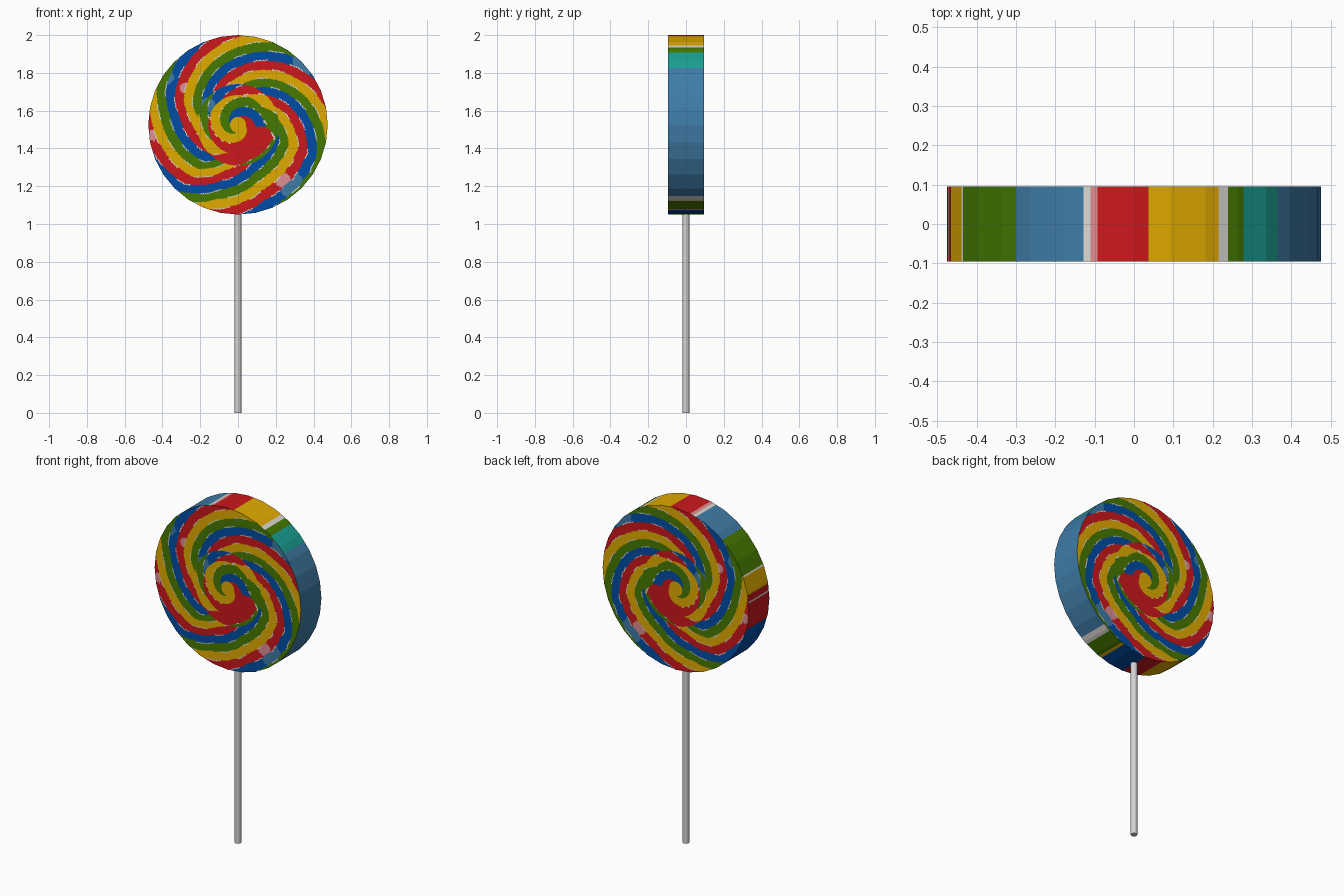
import bpy, bmesh, math

if "Cube" in bpy.data.objects:
    bpy.data.objects.remove(bpy.data.objects["Cube"])

R, HALF, CZ = 0.475, 0.095, 1.525      # candy radius, half thickness, centre height
SIDES, SEG, RINGS = 32, 320, 90        # rim facets, pattern steps round and outward


def srgb(r, g, b):
    lin = lambda c: ((c / 255 + 0.055) / 1.055) ** 2.4 if c > 10 else c / 255 / 12.92
    return (lin(r), lin(g), lin(b), 1)


COLOURS = {
    "red": (204, 24, 28), "blue": (0, 77, 166), "green": (70, 121, 0),
    "yellow": (225, 171, 0), "steel_blue": (63, 124, 167), "teal": (26, 160, 146),
    "pale": (220, 216, 210), "pink": (224, 140, 145), "stick_white": (212, 212, 212),
}
NAMES = list(COLOURS)
mats = []
for name, c in COLOURS.items():
    m = bpy.data.materials.new(name)
    m.diffuse_color = srgb(*c)
    m.use_nodes = True
    m.node_tree.nodes["Principled BSDF"].inputs["Base Color"].default_value = m.diffuse_color
    mats.append(m)

# Rim bands: upper angle of each band in degrees, counter-clockwise seen from the front
RIM = [(-165, "red"), (-130, "blue"), (-105, "yellow"), (-90, "red"), (-72, "blue"),
       (-70, "yellow"), (-58, "green"), (-53, "pale"), (39, "steel_blue"), (54, "teal"),
       (59.5, "green"), (62.5, "pale"), (86, "yellow"), (101, "red"), (103.5, "pink"),
       (106, "pale"), (129.5, "steel_blue"), (156, "green"), (158, "pale"),
       (170, "yellow"), (174, "red"), (176, "pale"), (181, "red")]

# Uneven spacing of the arms: angle, shift of the spiral
WARP = [(-180, 0.1), (-165, 0.0), (-132, -0.4), (-105, 0.65), (-71, 0.8), (-58, 0.5),
        (-20, -0.85), (20, -0.7), (57, -0.35), (90, -0.1), (130, -0.1), (156, -0.2),
        (170, 0.1), (180, 0.1)]

# Faded spots on the faces: x, z, radius, base colour, faded colour
SPOTS = [(0.36, 1.86, 0.07, 1, 4), (0.28, 1.21, 0.07, 1, 4), (-0.16, 1.63, 0.04, 1, 4),
         (-0.38, 1.78, 0.04, 1, 4), (-0.28, 1.72, 0.03, 0, 7), (0.24, 1.23, 0.04, 0, 7),
         (-0.45, 1.47, 0.03, 0, 7)]


def rim_colour(deg):
    return NAMES.index(next(n for a, n in RIM if deg <= a))


def warp(deg):
    for (a0, s0), (a1, s1) in zip(WARP, WARP[1:]):
        if deg <= a1:
            return s0 + (s1 - s0) * (deg - a0) / (a1 - a0)


def swirl_colour(r, deg):
    # four-colour spiral: more arms towards the outside
    if r < 0.04:
        return 3
    arms = 1 if r < 0.16 else 2 if r < 0.215 else 4
    weight = min(1, max(0, (r - 0.14) / 0.08))
    phase = r / 0.0528 - 0.7 + arms * deg / 90 + weight * warp(deg)
    c = math.floor(phase) % 4
    # the inner blue arm runs out into the wide red one
    if c == 1 and r < 0.215 and -130 < deg < -5:
        return 0
    # broken thin pale seams between arms
    if r > 0.1 and phase % 1 < 0.1 and math.sin(deg * 0.35 + r * 40) > 0.3:
        return 6
    x, z = r * math.cos(math.radians(deg)), CZ + r * math.sin(math.radians(deg))
    for sx, sz, sr, base, faded in SPOTS:
        if c == base and math.hypot(x - sx, z - sz) < sr:
            return faded
    return c


def finish(bm, name, materials):
    bmesh.ops.recalc_face_normals(bm, faces=bm.faces[:])
    me = bpy.data.meshes.new(name)
    bm.to_mesh(me)
    bm.free()
    for m in materials:
        me.materials.append(m)
    ob = bpy.data.objects.new(name, me)
    bpy.context.collection.objects.link(ob)
    return ob


# Candy disc: polar grid on both faces, joined by the rim
bm = bmesh.new()
step = 2 * math.pi / SIDES


def ring(r, y):
    out = []
    for i in range(SEG):
        a = -math.pi + 2 * math.pi * i / SEG
        # keep the points on the straight sides of the polygon
        rr = r * math.cos(step / 2) / math.cos((a + math.pi) % step - step / 2)
        out.append(bm.verts.new((rr * math.cos(a), y, CZ + rr * math.sin(a))))
    return out


def mid_angle(i):
    return -180 + 360 * (i + 0.5) / SEG


outer = []
for y in (-HALF, HALF):
    centre = bm.verts.new((0, y, CZ))
    prev = None
    for k in range(1, RINGS + 1):
        cur = ring(R * k / RINGS, y)
        for i in range(SEG):
            j = (i + 1) % SEG
            f = bm.faces.new((centre, cur[i], cur[j]) if prev is None
                             else (prev[i], cur[i], cur[j], prev[j]))
            f.material_index = swirl_colour(R * (k - 0.5) / RINGS, mid_angle(i))
        prev = cur
    outer.append(prev)
for i in range(SEG):
    j = (i + 1) % SEG
    f = bm.faces.new((outer[0][i], outer[0][j], outer[1][j], outer[1][i]))
    f.material_index = rim_colour(mid_angle(i))
finish(bm, "candy_disc", mats[:8])

# Stick
bm = bmesh.new()
bmesh.ops.create_cone(bm, cap_ends=True, segments=16, radius1=0.018, radius2=0.018, depth=1.07)
bmesh.ops.translate(bm, verts=bm.verts[:], vec=(0, 0, 0.535))
stick = finish(bm, "stick", [mats[8]])
bpy.context.view_layer.objects.active = stick
stick.select_set(True)
bpy.ops.object.shade_smooth_by_angle(angle=math.radians(40))
